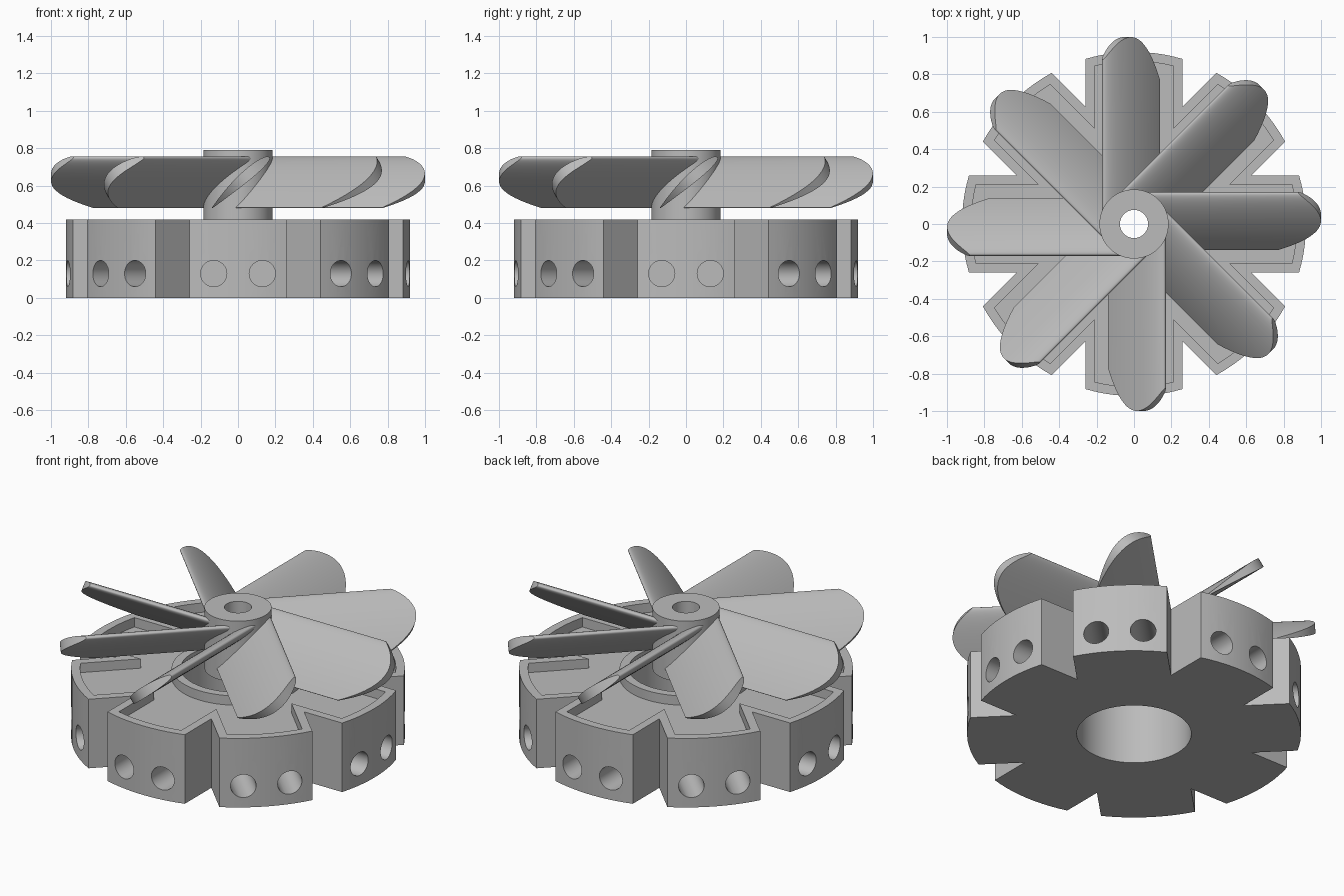
import bpy, bmesh, math
from mathutils import Matrix, Vector

if "Cube" in bpy.data.objects:
    bpy.data.objects.remove(bpy.data.objects["Cube"], do_unlink=True)

ARMS = 8
STEP = math.tau / ARMS
TOP = 0.42      # rim height of the base
FLOOR = 0.363   # recessed floor of the base

grey = bpy.data.materials.new("plain grey")
grey.diffuse_color = (0.5, 0.5, 0.5, 1)
grey.use_nodes = True
grey.node_tree.nodes["Principled BSDF"].inputs["Base Color"].default_value = (0.5, 0.5, 0.5, 1)


def add_object(name, bm):
    bmesh.ops.recalc_face_normals(bm, faces=bm.faces)
    mesh = bpy.data.meshes.new(name)
    bm.to_mesh(mesh)
    bm.free()
    mesh.materials.append(grey)
    obj = bpy.data.objects.new(name, mesh)
    bpy.context.collection.objects.link(obj)
    return obj


def prism(name, outline, z0, z1):
    bm = bmesh.new()
    face = bm.faces.new([bm.verts.new((x, y, z0)) for x, y in outline])
    new = bmesh.ops.extrude_face_region(bm, geom=[face])["geom"]
    bmesh.ops.translate(bm, vec=(0, 0, z1 - z0),
                        verts=[v for v in new if isinstance(v, bmesh.types.BMVert)])
    return add_object(name, bm)


def circle(radius, sides=64):
    return [(radius * math.cos(i * math.tau / sides), radius * math.sin(i * math.tau / sides))
            for i in range(sides)]


def lobed_outline(half, radius, segments=10):
    """Eight parallel-sided lobes with curved ends and a notch between each pair."""
    points = []
    spread = math.asin(half / radius)
    notch = half / math.sin(STEP / 2)
    for arm in range(ARMS):
        a = arm * STEP
        polar = [(radius, a - spread + 2 * spread * i / segments) for i in range(segments + 1)]
        polar.append((notch, a + STEP / 2))
        points += [(r * math.cos(t), r * math.sin(t)) for r, t in polar]
    return points


def combine(target, tool, operation):
    mod = target.modifiers.new("combine", "BOOLEAN")
    mod.operation = operation
    mod.solver = "EXACT"
    mod.object = tool
    graph = bpy.context.evaluated_depsgraph_get()
    mesh = bpy.data.meshes.new_from_object(target.evaluated_get(graph))
    target.modifiers.clear()
    target.data = mesh
    bpy.data.objects.remove(tool, do_unlink=True)


def smooth(obj):
    bpy.ops.object.select_all(action="DESELECT")
    obj.select_set(True)
    bpy.context.view_layer.objects.active = obj
    bpy.ops.object.shade_smooth_by_angle(angle=math.radians(30))


# Base: lobed block with a shallow tray, central collar and bore
base = prism("lobed_base", lobed_outline(0.26, 0.92), 0, TOP)
combine(base, prism("tray_cutter", lobed_outline(0.21, 0.87), FLOOR, 0.6), "DIFFERENCE")
combine(base, prism("collar", circle(0.366), 0.2, TOP), "UNION")
combine(base, prism("bore_cutter", circle(0.316), -0.1, 0.6), "DIFFERENCE")

# Two blind round sockets in the end of each lobe
bm = bmesh.new()
for arm in range(ARMS):
    for side in (-0.13, 0.13):
        place = (Matrix.Rotation(arm * STEP, 4, "Z") @ Matrix.Translation((0.8, side, 0.13))
                 @ Matrix.Rotation(math.pi / 2, 4, "Y"))
        bmesh.ops.create_cone(bm, cap_ends=True, segments=32, radius1=0.07, radius2=0.07,
                              depth=0.4, matrix=place)
combine(base, add_object("socket_cutter", bm), "DIFFERENCE")
smooth(base)

# Hub tube
hub = prism("fan_hub", circle(0.185), TOP, 0.79)
combine(hub, prism("shaft_cutter", circle(0.075), 0.3, 0.9), "DIFFERENCE")
smooth(hub)

# Blades: tapered tilted sections, rounded off at the outer end
LOW, HIGH = Vector((-0.138, 0.481)), Vector((0.167, 0.752))
chord = HIGH - LOW
normal = Vector((-chord.y, chord.x)).normalized()


def add_blade(index, steps=28):
    bm = bmesh.new()
    rows = []
    for i in range(steps + 1):
        t = math.sin(i / steps * math.pi / 2)
        s = 1 - t
        half = 0.002 + 0.07 * math.sqrt(s) * t
        middle = LOW + chord * t + normal * 0.03 * t * s
        tip = 0.77 + 0.11 * t + 0.68 * t * s
        row = []
        for sign in (1, -1):
            u, z = middle + normal * half * sign
            root = math.sqrt(max(0.17 ** 2 - u * u, 0.0004))
            row += [bm.verts.new((root, u, z)), bm.verts.new((tip, u, z))]
        rows.append((row[0], row[1], row[3], row[2]))
    for a, b in zip(rows, rows[1:]):
        for k in range(4):
            n = (k + 1) % 4
            bm.faces.new((a[k], a[n], b[n], b[k]))
    bm.faces.new(rows[0])
    bm.faces.new(rows[-1])
    bm.transform(Matrix.Rotation(index * STEP, 4, "Z"))
    smooth(add_object(f"fan_blade_{index + 1}", bm))


for index in range(ARMS):
    add_blade(index)
